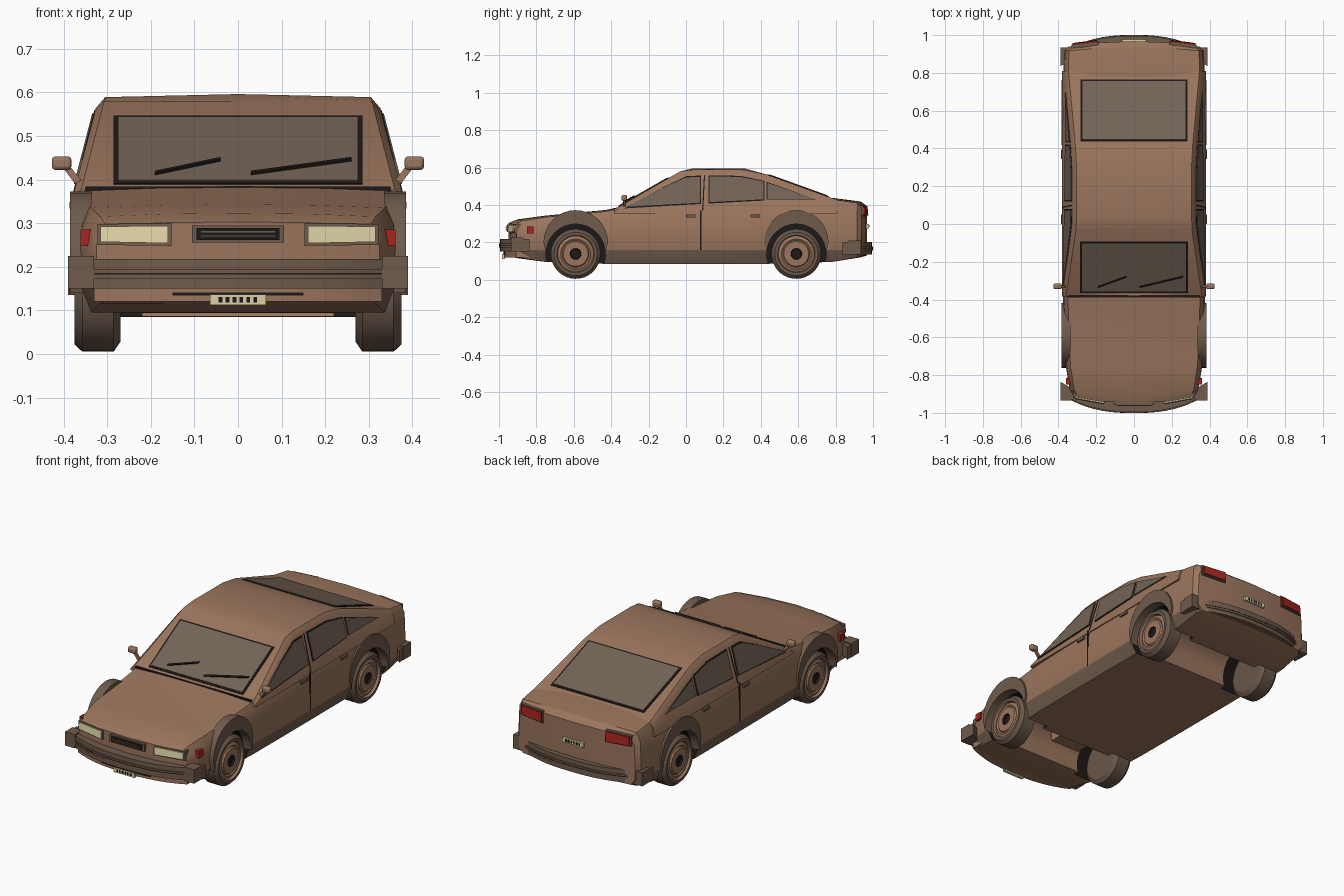
import bpy, bmesh
from math import sin, cos, pi
from mathutils import Vector

if "Cube" in bpy.data.objects:
    bpy.data.objects.remove(bpy.data.objects["Cube"])


def material(name, rgb):
    m = bpy.data.materials.new(name)
    m.use_nodes = True
    m.diffuse_color = (*rgb, 1)
    m.node_tree.nodes["Principled BSDF"].inputs["Base Color"].default_value = (*rgb, 1)
    return m


BODY = material("brown paint", (0.33, 0.18, 0.11))
TRIM = material("dark brown trim", (0.16, 0.105, 0.072))
GLASS = material("smoky glass", (0.17, 0.125, 0.092))
TYRE = material("tyre rubber", (0.14, 0.095, 0.068))
BLACK = material("black", (0.012, 0.01, 0.009))
CREAM = material("cream lamp", (0.72, 0.65, 0.38))
RED = material("red lamp", (0.38, 0.018, 0.013))


def finish(name, bm, mats, angle=0.5):
    bmesh.ops.recalc_face_normals(bm, faces=bm.faces)
    mesh = bpy.data.meshes.new(name)
    bm.to_mesh(mesh)
    bm.free()
    for m in mats:
        mesh.materials.append(m)
    ob = bpy.data.objects.new(name, mesh)
    bpy.context.collection.objects.link(ob)
    smooth(ob, angle)
    return ob


def smooth(ob, angle=0.5):
    for o in bpy.context.selected_objects:
        o.select_set(False)
    ob.select_set(True)
    bpy.context.view_layer.objects.active = ob
    bpy.ops.object.shade_smooth_by_angle(angle=angle)


def prism(name, pts, vec, mat, mirror=False):
    """Polygon pushed along vec, optionally repeated on the other side."""
    bm = bmesh.new()
    for s in (1, -1) if mirror else (1,):
        a = [bm.verts.new((s * x, y, z)) for x, y, z in pts]
        b = [bm.verts.new((s * (x + vec[0]), y + vec[1], z + vec[2])) for x, y, z in pts]
        bm.faces.new(a)
        bm.faces.new(b)
        for i in range(len(a)):
            j = (i + 1) % len(a)
            bm.faces.new((a[i], a[j], b[j], b[i]))
    return finish(name, bm, [mat])


def box(name, lo, hi, mat, mirror=False):
    (x0, y0, z0), (x1, y1, z1) = lo, hi
    pts = [(x0, y0, z0), (x1, y0, z0), (x1, y0, z1), (x0, y0, z1)]
    return prism(name, pts, (0, y1 - y0, 0), mat, mirror)


def loft(name, halves, mats, rule=None):
    """Half sections from bottom centre to top centre, mirrored and joined."""
    bm = bmesh.new()
    n = len(halves[0])
    rings = []
    for half in halves:
        full = half + [(-x, y, z) for x, y, z in half[-2:0:-1]]
        rings.append([bm.verts.new(p) for p in full])
    m = len(rings[0])
    for a, b in zip(rings, rings[1:]):
        for i in range(m):
            j = (i + 1) % m
            bm.faces.new((a[i], a[j], b[j], b[i]))
    for r in (rings[0], rings[-1]):
        for side in (r[:n], [r[-i % m] for i in range(n)]):
            for i in range(n // 2):
                bm.faces.new(list(dict.fromkeys((side[i], side[i + 1], side[n - 2 - i], side[n - 1 - i]))))
    ob_faces = bm.faces
    bmesh.ops.recalc_face_normals(bm, faces=ob_faces)
    if rule:
        for f in ob_faces:
            f.material_index = rule(f)
    return finish(name, bm, mats)


# Lower body: y, half width, bottom, top edge, end bow
stations = [(-.95, .325, .125, .295, .045), (-.90, .34, .115, .315, .025), (-.75, .362, .095, .335, 0),
            (-.43, .375, .085, .365, 0), (-.36, .378, .085, .38, 0), (0, .38, .085, .40, 0),
            (.43, .38, .085, .415, 0), (.78, .375, .095, .43, 0), (.935, .37, .12, .41, -.02),
            (.968, .35, .13, .385, -.03)]


def body_section(y, w, zb, zt, bow):
    pts = [(0, zb), (.5, zb), (.93, zb), (1, .16), (1, .25), (.985, zt - .04), (.93, zt), (.5, zt + .006), (0, zt + .008)]
    return [(w * f, y + bow * f * f, z) for f, z in pts]


def body_rule(f):
    return int(f.calc_center_median().z < .165 and abs(f.normal.x) > .4)


body = loft("lower_body", [body_section(*s) for s in stations], [BODY, TRIM], body_rule)

# Wheel wells and the channels joining them
for y in (-.59, .59):
    for x0, x1, r, mat in ((-.23, .23, .13, BODY), (.22, .5, .16, BLACK), (-.5, -.22, .16, BLACK)):
        ring = [(x0, y + r * cos(i * pi / 20), .14 + r * sin(i * pi / 20)) for i in range(40)]
        cutter = prism("well_cutter", ring, (x1 - x0, 0, 0), mat)
        cutter.hide_render = True
        mod = body.modifiers.new("well", "BOOLEAN")
        mod.object, mod.operation, mod.solver, mod.material_mode = cutter, "DIFFERENCE", "EXACT", "TRANSFER"
        bpy.context.view_layer.objects.active = body
        bpy.ops.object.modifier_apply(modifier=mod.name)
        bpy.data.objects.remove(cutter)
smooth(body)
box("gearbox", (-.09, -.56, .1), (.09, -.42, .28), BODY)


# Cabin
def side(z):
    return .374 - .26 * (z - .38)


def cabin_section(y, zt, crown):
    sh = max(.365, zt - .025)
    return [(0, y, .355), (side(.355), y, .355), (side(sh), y, sh), (side(zt) - .015, y, zt), (0, y, zt + crown)]


roof = [(-.385, .376, 0), (-.03, .58, 0), (.04, .589, .007), (.31, .588, .008), (.43, .563, 0), (.81, .426, 0)]
loft("cabin", [cabin_section(*r) for r in roof], [BODY])


# Sloping screens with black surrounds
def screen(name, y0, z0, y1, z1, w):
    d = Vector((0, y1 - y0, z1 - z0)).normalized()
    n = Vector((0, -d.z, d.y))
    for part, grow, top, mat in (("seal", .01, .003, BLACK), ("glass", 0, .006, GLASS)):
        a, b = Vector((0, y0, z0)) - d * grow - n * .003, Vector((0, y1, z1)) + d * grow - n * .003
        pts = [(-w - grow, *a.yz), (w + grow, *a.yz), (w + grow, *b.yz), (-w - grow, *b.yz)]
        prism(name + "_" + part, pts, n * (top + .003), mat)


def front_z(y):
    return .376 + (y + .385) * .204 / .355


def rear_z(y):
    return .563 - (y - .43) * .137 / .38


screen("windscreen", -.355, front_z(-.355), -.10, front_z(-.10), .275)
screen("rear_window", .445, rear_z(.445), .755, rear_z(.755), .272)
box("cowl_strip", (-.35, -.388, .37), (.35, -.376, .384), BLACK)

# Wipers
for x0, x1 in ((-.19, -.04), (.03, .26)):
    p = [(x0, -.335, front_z(-.335)), (x1, -.28, front_z(-.28)), (x1, -.272, front_z(-.272)), (x0, -.327, front_z(-.327))]
    prism("wiper", p, (0, -.005, .011), BLACK)

# Side windows: black seal under each pane
windows = {"front_door": [(-.32, .39), (.075, .412), (.075, .55), (0, .547), (-.12, .493)],
           "rear_door": [(.125, .415), (.415, .43), (.415, .525), (.29, .55), (.125, .552)],
           "quarter": [(.435, .432), (.69, .432), (.435, .518)]}
for name, poly in windows.items():
    cy = sum(p[0] for p in poly) / len(poly)
    cz = sum(p[1] for p in poly) / len(poly)
    seal = [(cy + (y - cy) * 1.04, cz + (z - cz) * 1.1) for y, z in poly]
    for part, shape, top, mat in (("seal", seal, .002, BLACK), ("pane", poly, .005, GLASS)):
        prism(f"{name}_{part}", [(side(z) - .004, y, z) for y, z in shape], (top + .004, 0, 0), mat, True)

# Door gaps, handles
box("door_gap", (.37, .076, .16), (.382, .082, .37), BLACK, True)
prism("pillar_gap", [(side(z) - .004, y, z) for y, z in ((.086, .37), (.092, .37), (.102, .56), (.096, .56))],
      (.006, 0, 0), BLACK, True)
for y in (0, .345):
    box("door_handle", (.37, y, .333), (.387, y + .05, .349), TRIM, True)

# Crescent arch flares
for y in (-.59, .59):
    arc = [i * pi / 16 for i in range(17)]
    pts = [(.335, y + .172 * cos(a), .2 + .172 * sin(a)) for a in arc]
    pts += [(.335, y + .158 * cos(a), .14 + .158 * sin(a)) for a in reversed(arc)]
    prism("arch_flare", pts, (.05, 0, 0), TRIM, True)


# Wheels turned from a half profile of x, radius
def wheel(name, s, y):
    prof = [(.27, 0), (.27, .11), (.285, .133), (.357, .133), (.375, .116), (.375, .1), (.362, .096), (.37, .08),
            (.365, .072), (.372, .066), (.373, .03), (.362, .026), (.362, 0)]
    bm = bmesh.new()
    vs = [bm.verts.new((s * x, y, .138 + r)) for x, r in prof]
    es = [bm.edges.new(p) for p in zip(vs, vs[1:])]
    bmesh.ops.spin(bm, geom=vs + es, cent=(0, y, .138), axis=(1, 0, 0), angle=2 * pi, steps=36, use_merge=True)
    bmesh.ops.remove_doubles(bm, verts=bm.verts, dist=1e-5)
    for f in bm.faces:
        c = f.calc_center_median()
        r = ((c.y - y) ** 2 + (c.z - .138) ** 2) ** .5
        f.material_index = 0 if r > .1 or abs(c.x) < .28 else 1 if r > .028 else 2
    finish(name, bm, [TYRE, BODY, BLACK])


for s, side_name in ((1, "left"), (-1, "right")):
    wheel("front_wheel_" + side_name, s, -.59)
    wheel("rear_wheel_" + side_name, s, .59)


# Bowed bumpers with wrapped ends
def bow_bar(name, sgn, w, z0, z1, front, depth, mat):
    xs = [w * (i / 8 - 1) for i in range(17)]
    outer = [(x, sgn * (front - .1 * abs(x / .39) ** 2.5), z0) for x in xs]
    inner = [(x, y - sgn * depth, z) for x, y, z in reversed(outer)]
    return prism(name, outer + inner, (0, 0, z1 - z0), mat)


for name, sgn, z in (("front_bumper", -1, .15), ("rear_bumper", 1, .135)):
    bow_bar(name, sgn, .388, z, z + .068, .995, .06, TRIM)
    bow_bar(name + "_rib", sgn, .34, z + .022, z + .044, 1.0, .02, TRIM)
    bow_bar(name + "_groove", sgn, .34, z + .032, z + .036, 1.001, .01, BLACK)
    box(name + "_end", (.33, min(sgn * .87, sgn * .935), z), (.39, max(sgn * .87, sgn * .935), z + .075), TRIM, True)
bow_bar("front_valance", -1, .33, .12, .15, .975, .1, BODY)
bow_bar("valance_slot", -1, .15, .134, .141, .978, .02, BLACK)

# Lamps and grille
prism("headlamp", [(.16, -.955, .254), (.315, -.927, .257), (.315, -.922, .292), (.16, -.95, .294)], (0, .04, 0), CREAM, True)
prism("headlamp_surround", [(.153, -.948, .248), (.322, -.919, .25), (.322, -.915, .298), (.153, -.944, .3)],
      (0, .04, 0), TRIM, True)
box("side_marker", (.335, -.85, .247), (.361, -.815, .285), RED, True)
box("grille_surround", (-.105, -.957, .255), (.105, -.92, .295), TRIM)
box("grille", (-.095, -.961, .261), (.095, -.93, .289), BLACK)
for z in (.269, .279):
    box("grille_bar", (-.085, -.964, z), (.085, -.94, z + .003), TRIM)
prism("tail_lamp", [(.195, .975, .343), (.325, .958, .347), (.325, .955, .393), (.195, .97, .395)], (0, -.04, 0), RED, True)
prism("tail_lamp_surround", [(.188, .968, .337), (.332, .95, .341), (.332, .947, .398), (.188, .963, .4)],
      (0, -.04, 0), TRIM, True)

# Number plates with plain bars
for name, sgn, y, z in (("front_plate", -1, .983, .112), ("rear_plate", 1, .978, .275)):
    box(name, (-.064, sgn * y, z), (.064, sgn * (y - .015), z + .024), CREAM)
    for i in range(6):
        x = -.045 + i * .016
        box(name + "_bar", (x, sgn * (y + .002), z + .006), (x + .009, sgn * (y - .005), z + .018), BLACK)

# Door mirrors
mirror = box("door_mirror", (.382, -.345, .422), (.427, -.315, .453), BODY, True)
bev = mirror.modifiers.new("soft", "BEVEL")
bev.width, bev.segments = .008, 2
prism("mirror_stalk", [(.355, -.335, .392), (.375, -.335, .392), (.4, -.335, .425), (.385, -.335, .43)], (0, .012, 0), BODY, True)
